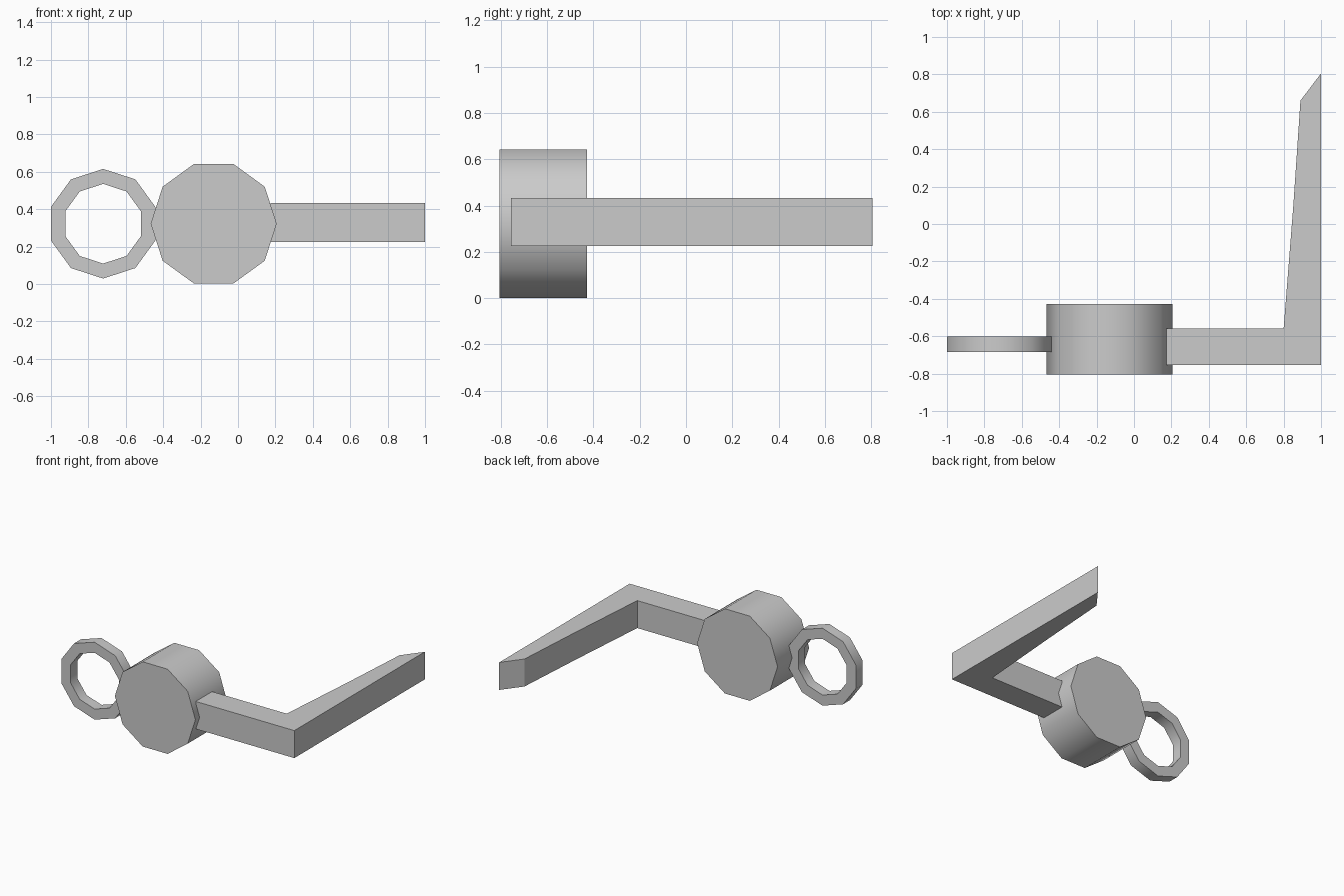
import bpy, bmesh, math

if "Cube" in bpy.data.objects:
    bpy.data.objects.remove(bpy.data.objects["Cube"])


def finish(name, bm, smooth_angle=None):
    bmesh.ops.recalc_face_normals(bm, faces=bm.faces)
    mesh = bpy.data.meshes.new(name)
    bm.to_mesh(mesh)
    bm.free()
    obj = bpy.data.objects.new(name, mesh)
    bpy.context.collection.objects.link(obj)
    if smooth_angle:
        bpy.ops.object.select_all(action='DESELECT')
        obj.select_set(True)
        bpy.context.view_layer.objects.active = obj
        bpy.ops.object.shade_smooth_by_angle(angle=math.radians(smooth_angle))
    return obj


def prism(name, points, axis, smooth_angle=None):
    """Extrude a closed outline of 3D points along a vector."""
    bm = bmesh.new()
    face = bm.faces.new([bm.verts.new(p) for p in points])
    ext = bmesh.ops.extrude_face_region(bm, geom=[face], use_keep_orig=True)
    verts = [g for g in ext["geom"] if isinstance(g, bmesh.types.BMVert)]
    bmesh.ops.translate(bm, verts=verts, vec=axis)
    return finish(name, bm, smooth_angle)


def decagon(cx, y, cz, r, start):
    return [(cx + r * math.cos(start + i * math.pi / 5), y,
             cz + r * math.sin(start + i * math.pi / 5)) for i in range(10)]


MID_Z = 0.322

# ten-sided drum, corners pointing left and right
prism("drum", decagon(-0.13, -0.805, MID_Z, 0.337, 0), (0, 0.377, 0), 40)

# flat ten-sided ring, corners pointing up and down
bm = bmesh.new()
loops = [[bm.verts.new(p) for p in decagon(-0.721, y, MID_Z, r, math.pi / 2)]
         for r, y in ((0.293, -0.685), (0.293, -0.602),
                      (0.213, -0.602), (0.213, -0.685))]
for k in range(4):
    a, b = loops[k], loops[(k + 1) % 4]
    for i in range(10):
        j = (i + 1) % 10
        bm.faces.new((a[i], a[j], b[j], b[i]))
finish("ring", bm, 40)

# bent arm with a tapered, slanted tip
outline = [(0.175, -0.755), (1.0, -0.755), (1.0, 0.805),
           (0.89, 0.66), (0.852, 0.1), (0.80, -0.56), (0.175, -0.56)]
prism("bent_arm", [(x, y, 0.225) for x, y in outline], (0, 0, 0.208))
